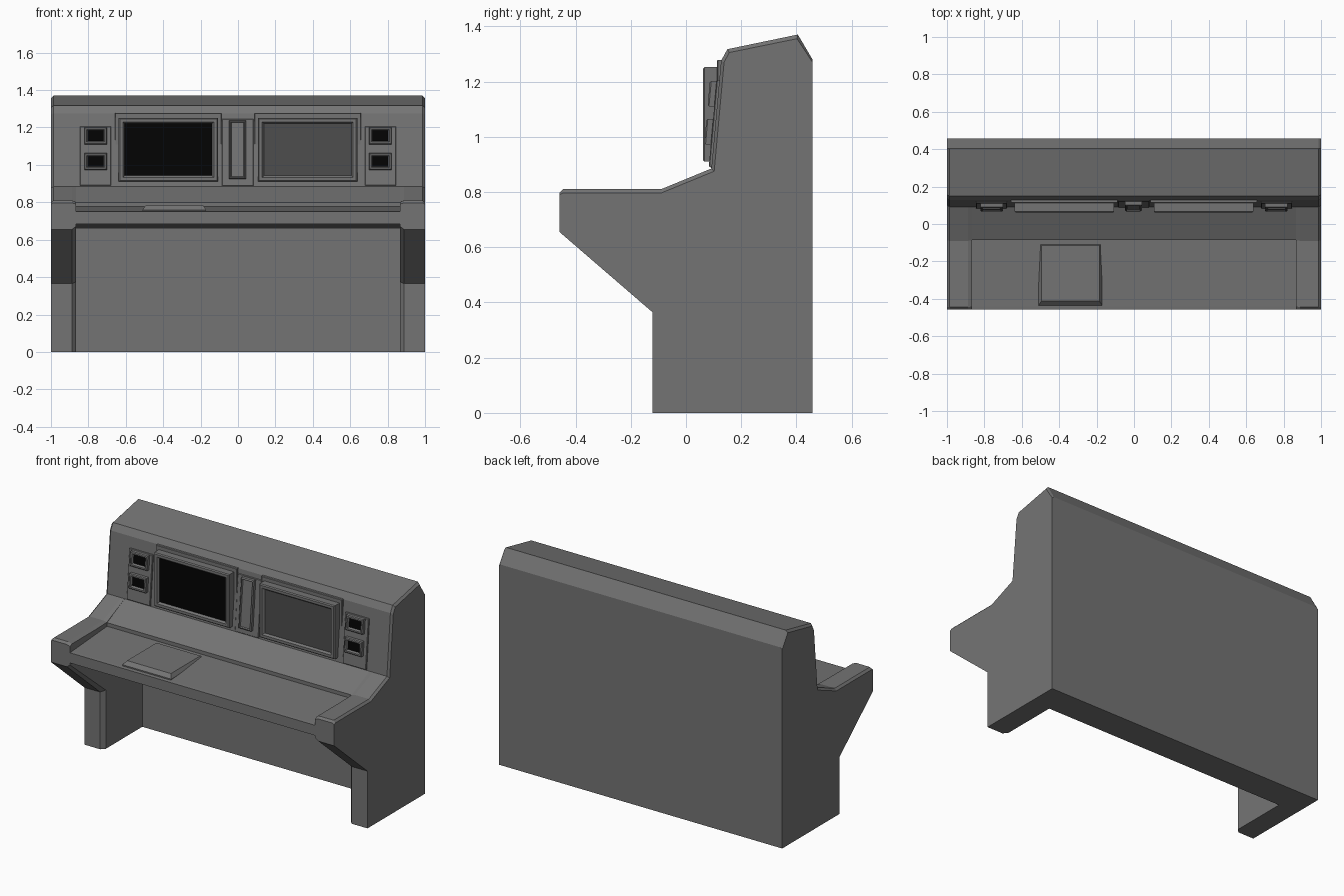
import bpy, bmesh

if "Cube" in bpy.data.objects:
    bpy.data.objects.remove(bpy.data.objects["Cube"])

def material(name, v):
    m = bpy.data.materials.new(name)
    m.diffuse_color = (v, v, v, 1)
    m.use_nodes = True
    m.node_tree.nodes["Principled BSDF"].inputs["Base Color"].default_value = m.diffuse_color
    return m

GREY = material("casing_grey", 0.175)
BLACK = material("screen_black", 0.001)
DIM = material("screen_dim", 0.075)

def loft(name, rings, cap_mat=None):
    """Skin a list of equal-length point rings and close both ends."""
    bm = bmesh.new()
    vr = [[bm.verts.new(p) for p in r] for r in rings]
    n = len(rings[0])
    for a, b in zip(vr, vr[1:]):
        for i in range(n):
            j = (i + 1) % n
            bm.faces.new((a[i], a[j], b[j], b[i]))
    bm.faces.new(vr[0][::-1])
    cap = bm.faces.new(vr[-1])
    if cap_mat:
        cap.material_index = 1
    bmesh.ops.remove_doubles(bm, verts=bm.verts, dist=1e-5)
    bmesh.ops.recalc_face_normals(bm, faces=bm.faces)
    me = bpy.data.meshes.new(name)
    me.materials.append(GREY)
    if cap_mat:
        me.materials.append(cap_mat)
    bm.to_mesh(me)
    bm.free()
    ob = bpy.data.objects.new(name, me)
    bpy.context.collection.objects.link(ob)
    return ob

# Console body: side profiles (y, z) swept across x
back = [(.458, 0), (.458, 1.28), (.405, 1.37), (.15, 1.317), (.127, 1.275), (.092, .885)]
full = back + [(-.09, .81), (-.2, .81), (-.445, .81), (-.458, .797),
               (-.458, .655), (-.122, .365), (-.122, 0)]
outer = [(.458, 0), (.458, 1.27), (.402, 1.355), (.157, 1.305), (.138, 1.27), (.102, .875),
         (-.088, .797), (-.2, .797), (-.445, .797), (-.458, .79),
         (-.458, .655), (-.122, .365), (-.122, 0)]
inner = back + [(-.087, .803), (-.2, .80), (-.44, .80), (-.458, .79),
                (-.458, .672), (-.098, .375), (-.098, 0)]
# Desk slopes gently down to its front edge
centre = back + [(-.085, .80), (-.085, .777), (-.44, .752), (-.458, .75),
                 (-.458, .685), (.27, .66), (.27, 0)]
half = [(1, outer), (.987, full), (.888, full), (.865, inner), (.865, centre)]
slices = [(-x, p) for x, p in half] + half[::-1]
loft("console_body", [[(x, y, z) for y, z in p] for x, p in slices])

# Level pad, flush with the desk at the back
def rect(x0, x1, y0, y1, z):
    return [(x0, y0, z), (x1, y0, z), (x1, y1, z), (x0, y1, z)]
loft("desk_pad", [rect(-.51, -.17, -.435, -.098, .735),
                  rect(-.51, -.17, -.435, -.098, .76),
                  rect(-.495, -.185, -.412, -.115, .782)])

# Instrument panels on the sloping face
def wall(z):
    return .092 + .09 * (z - .885)

def panel(name, x0, x1, z0, z1, front, lip=0, recess=0, mat=None, bevel=.006):
    """Box proud of the wall; front(z) gives its face, lip/recess sink the middle."""
    def ring(inset, dy, y=None):
        pts = [(x0 + inset, z0 + inset), (x1 - inset, z0 + inset),
               (x1 - inset, z1 - inset), (x0 + inset, z1 - inset)]
        return [(x, y if y else front(z) + dy, z) for x, z in pts]
    rings = [ring(0, 0, .15), ring(0, bevel), ring(bevel, 0)]
    if lip:
        rings += [ring(lip * .7, 0), ring(lip, recess)]
    return loft(name, rings, mat)

def proud(d):
    return lambda z: wall(z) - d

for s, side, mat in ((-1, "left", BLACK), (1, "right", DIM)):
    def mirrored(name, a, b, *args, **kw):
        panel(side + "_" + name, min(s * a, s * b), max(s * a, s * b), *args, **kw)
    # Monitor with its housing
    mirrored("monitor_housing", .087, .657, .91, 1.277, lambda z: .112, bevel=.003)
    mirrored("monitor", .106, .638, .91, 1.252, lambda z: .061, .032, .012, mat)
    # Plate with two small displays
    mirrored("display_plate", .68, .845, .89, 1.205, proud(.01), bevel=.003)
    for k, zc in enumerate((1.018, 1.156)):
        mirrored(f"display_frame_{k}", .7, .822, zc - .046, zc + .046, proud(.034),
                 .019, .012, BLACK, bevel=.005)

# Centre strip between the monitors
panel("centre_plate", -.085, .082, .887, 1.245, proud(.004), bevel=.003)
panel("centre_strip", -.048, .042, .925, 1.238, proud(.028), .012, .008)
